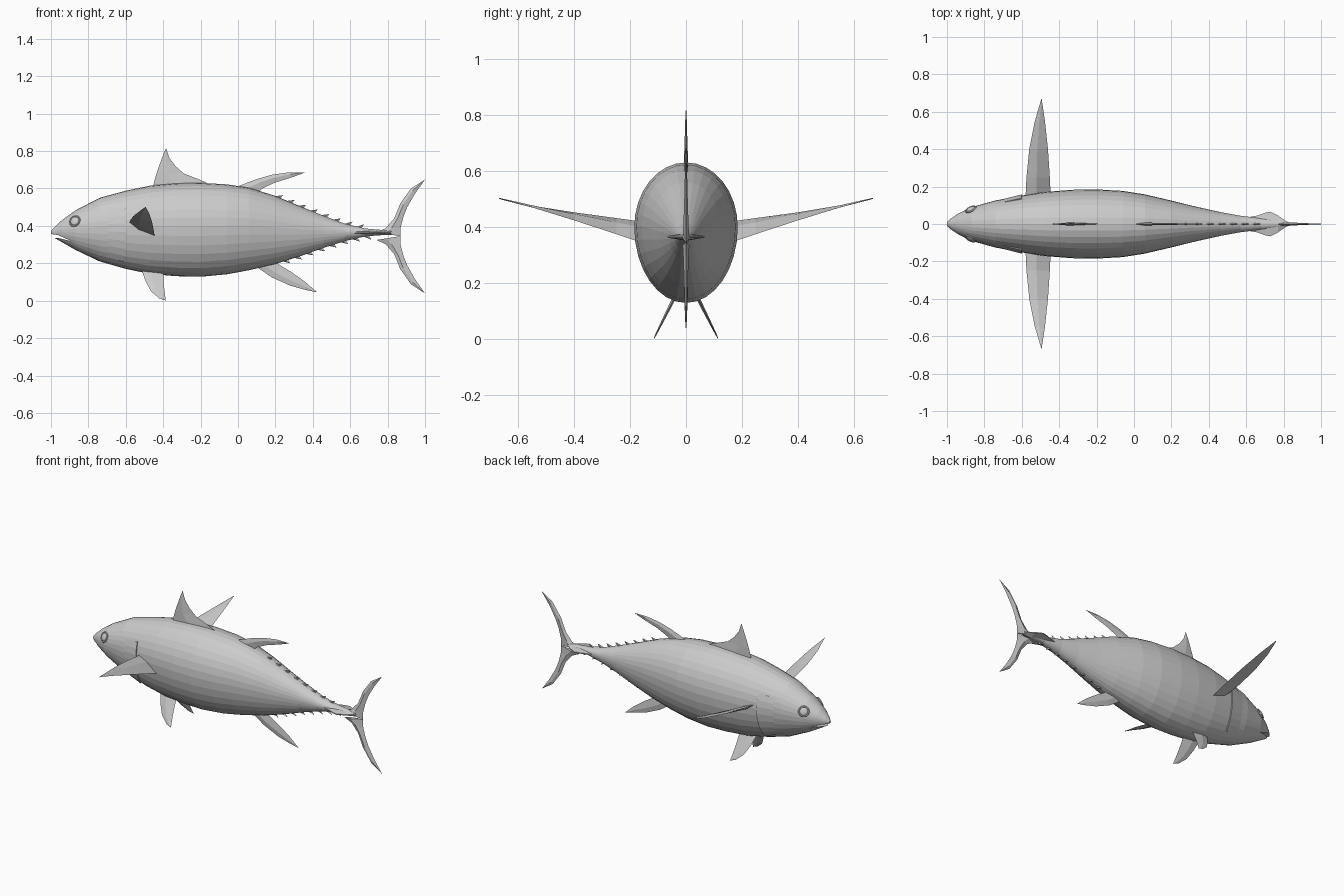
import bpy, bmesh
from math import sin, cos, pi, radians
from mathutils import Vector

if "Cube" in bpy.data.objects:
    bpy.data.objects.remove(bpy.data.objects["Cube"])

grey = bpy.data.materials.new("plain grey")
grey.use_nodes = True
COLOUR = (0.6, 0.6, 0.6, 1)
grey.diffuse_color = COLOUR
grey.node_tree.nodes["Principled BSDF"].inputs["Base Color"].default_value = COLOUR


def make(name, bm):
    bmesh.ops.recalc_face_normals(bm, faces=bm.faces)
    mesh = bpy.data.meshes.new(name)
    bm.to_mesh(mesh)
    bm.free()
    mesh.materials.append(grey)
    obj = bpy.data.objects.new(name, mesh)
    bpy.context.collection.objects.link(obj)
    return obj


def loft(name, rings):
    """Skin closed rings of equal length and cap both ends."""
    bm = bmesh.new()
    rows = [[bm.verts.new(p) for p in ring] for ring in rings]
    n = len(rows[0])
    for a, b in zip(rows, rows[1:]):
        for i in range(n):
            j = (i + 1) % n
            bm.faces.new((a[i], a[j], b[j], b[i]))
    bm.faces.new(rows[0])
    bm.faces.new(rows[-1])
    bmesh.ops.remove_doubles(bm, verts=bm.verts, dist=0.0002)
    return make(name, bm)


# Body stations: x, top, bottom, half width
STATIONS = [
    (-1.0, 0.372, 0.35, 0.008), (-0.98, 0.395, 0.335, 0.028),
    (-0.94, 0.432, 0.312, 0.055), (-0.87, 0.482, 0.272, 0.09),
    (-0.74, 0.55, 0.21, 0.126), (-0.6, 0.588, 0.17, 0.152),
    (-0.47, 0.615, 0.143, 0.172), (-0.33, 0.628, 0.131, 0.183),
    (-0.2, 0.63, 0.128, 0.185), (-0.06, 0.622, 0.141, 0.177),
    (0.06, 0.604, 0.163, 0.158), (0.2, 0.56, 0.196, 0.125),
    (0.33, 0.506, 0.237, 0.093), (0.46, 0.453, 0.283, 0.064),
    (0.57, 0.412, 0.318, 0.044), (0.68, 0.386, 0.344, 0.03),
    (0.82, 0.374, 0.354, 0.012)]


def section(x):
    for a, b in zip(STATIONS, STATIONS[1:]):
        if x <= b[0]:
            t = (x - a[0]) / (b[0] - a[0])
            return [p + (q - p) * t for p, q in zip(a, b)][1:]


def skin(x, angle, lift=0.0):
    """Point on the body; angle 0 is the flank, positive is upwards."""
    top, low, half = section(x)
    mid = low + 0.54 * (top - low)
    rise = top - mid if sin(angle) > 0 else mid - low
    return Vector((x, (half + lift) * cos(angle), mid + (rise + lift) * sin(angle)))


SIDES = 32
body = loft("body", [[skin(s[0], 2 * pi * i / SIDES) for i in range(SIDES)]
                     for s in STATIONS])

# Open mouth, cut out of the snout
slit = [(-1.03, 0.361), (-0.96, 0.35), (-0.89, 0.318), (-0.95, 0.333), (-1.03, 0.342)]
cutter = loft("mouth_cutter", [[(x, y, z) for x, z in slit] for y in (-0.2, 0.2)])
cutter.hide_render = True
cut = body.modifiers.new("mouth", "BOOLEAN")
cut.operation, cut.object, cut.solver = "DIFFERENCE", cutter, "EXACT"
bpy.context.view_layer.objects.active = body
bpy.ops.object.modifier_apply(modifier=cut.name)
bpy.data.objects.remove(cutter)


def fin(name, leading, trailing, thick, place=lambda x, z: (x, 0, z)):
    """Blade with a diamond section that thins out to its tip."""
    rings = []
    for i, (a, b) in enumerate(zip(leading, trailing)):
        a, b = Vector(place(*a)), Vector(place(*b))
        if i == 0:
            root = b - a
            tip = Vector(place(*leading[-1])) - a
            normal = root.cross(tip).normalized()
        t = thick * (1 - i / len(leading))
        mid = a.lerp(b, 0.4)
        rings.append([a, mid + normal * t, b, mid - normal * t])
    return loft(name, rings)


# Fins on the centre line
fin("first_dorsal_fin",
    [(-0.455, 0.58), (-0.45, 0.63), (-0.437, 0.675), (-0.42, 0.725), (-0.4, 0.78), (-0.385, 0.815)],
    [(-0.1, 0.6), (-0.2, 0.645), (-0.29, 0.68), (-0.335, 0.72), (-0.368, 0.765), (-0.384, 0.815)], 0.009)
fin("second_dorsal_fin",
    [(-0.03, 0.6), (0.1, 0.65), (0.18, 0.673), (0.27, 0.686), (0.355, 0.686)],
    [(0.1, 0.57), (0.13, 0.6), (0.2, 0.632), (0.29, 0.66), (0.355, 0.684)], 0.008)
fin("anal_fin",
    [(0.07, 0.2), (0.18, 0.125), (0.28, 0.08), (0.36, 0.058), (0.42, 0.045)],
    [(0.19, 0.215), (0.23, 0.186), (0.29, 0.15), (0.36, 0.1), (0.42, 0.047)], 0.008)
upper = ([(0.74, 0.365), (0.79, 0.388), (0.835, 0.44), (0.868, 0.52), (0.925, 0.6), (1.0, 0.648)],
         [(0.868, 0.345), (0.869, 0.39), (0.885, 0.45), (0.905, 0.5), (0.945, 0.57), (0.999, 0.647)])
for name, sign in (("upper_tail_lobe", 1), ("lower_tail_lobe", -1)):
    fin(name, *upper, 0.012,
        lambda x, z: (x, 0, 0.345 + (z - 0.345) * (1 if sign > 0 else -1.01)))

# Rows of finlets ahead of the tail
for name, first, count, sign in (("upper_finlet", 0.19, 8, 1), ("lower_finlet", 0.23, 8, -1)):
    for i in range(count):
        x = first + i * 0.062
        base = [skin(x + d, sign * pi / 2, -0.006).z for d in (0, 0.035)]
        tip = (x + 0.05, skin(x + 0.05, sign * pi / 2).z + sign * 0.021)
        fin(f"{name}_{i + 1}", [(x, base[0]), tip], [(x + 0.035, base[1]), tip], 0.005)

# Paired parts
for side, s in (("left", 1), ("right", -1)):
    # Pectoral fin, outlined as (x, distance out) and rising outwards
    def spread(x, y):
        rise = 0.25 * (y - 0.17) + 0.04 * max(0, 1 - (y - 0.15) / 0.5) * (-0.5 - x) / 0.07
        return x, s * y, 0.377 + rise
    fin(side + "_pectoral_fin",
        [(-0.58, 0.14), (-0.575, 0.25), (-0.56, 0.4), (-0.53, 0.55), (-0.495, 0.668)],
        [(-0.445, 0.14), (-0.45, 0.25), (-0.46, 0.4), (-0.476, 0.55), (-0.494, 0.668)],
        0.011, spread)

    # Pelvic fin
    fin(side + "_pelvic_fin",
        [(-0.52, 0.18), (-0.495, 0.105), (-0.465, 0.05), (-0.42, 0.012), (-0.387, 0.002)],
        [(-0.4, 0.18), (-0.398, 0.11), (-0.395, 0.07), (-0.39, 0.03), (-0.386, 0.001)],
        0.007, lambda x, z: (x, s * (0.05 + 0.5 * (0.13 - z)), z))

    # Tail keel
    keel = [(0.6, 0.035), (0.66, 0.045), (0.7, 0.06), (0.73, 0.066), (0.77, 0.045), (0.82, 0.01)]
    loft(side + "_tail_keel",
         [[(x, 0, 0.378), (x, s * w, 0.367), (x, s * w, 0.361), (x, 0, 0.35)] for x, w in keel])

    # Gill cover: a skin patch lifting off towards its rear edge
    angles = [radians(a) for a in range(-55, 31, 12)]
    rings = []
    for a in angles:
        back = -0.598 - 0.02 * sin(a) ** 2
        rings.append([skin(-0.74, a, -0.003), skin(back, a, 0.007), skin(back, a, -0.01)])
    for ring in rings:
        for p in ring:
            p.y *= s
    loft(side + "_gill_cover", rings)

    # Eye: a low dome inside a raised rim, turned along the cheek
    centre = skin(-0.873, 0.45, -0.001)
    across = skin(-0.873, 0.6) - skin(-0.873, 0.3)
    along = skin(-0.85, 0.45) - skin(-0.89, 0.45)
    out = along.cross(across).normalized()
    out = out if out.y > 0 else -out
    centre.y *= s
    out.y *= s
    turn = out.to_track_quat("Z", "Y").to_euler()
    bpy.ops.mesh.primitive_uv_sphere_add(segments=20, ring_count=10, radius=0.024,
                                         location=centre, rotation=turn)
    eye = bpy.context.object
    eye.name, eye.scale.z = side + "_eye", 0.4
    bpy.ops.mesh.primitive_torus_add(major_segments=24, minor_segments=6, major_radius=0.028,
                                     minor_radius=0.005, location=centre, rotation=turn)
    rim = bpy.context.object
    rim.name = side + "_eye_rim"
    for obj in (eye, rim):
        obj.data.materials.append(grey)
